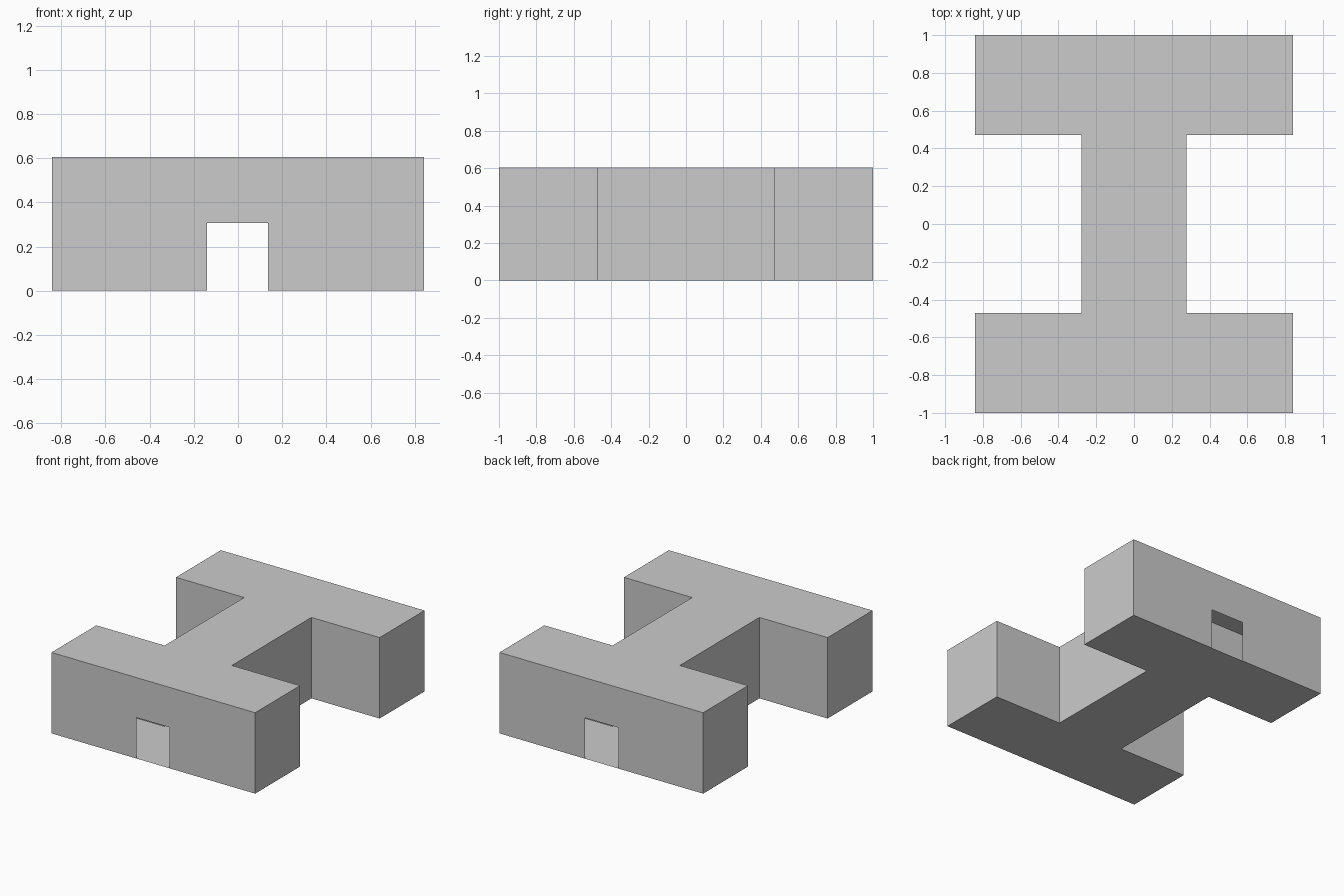
import bpy, bmesh

if "Cube" in bpy.data.objects:
    bpy.data.objects.remove(bpy.data.objects["Cube"])

H = 0.605                      # building height
BAR_X, STEM_X = 0.842, 0.278   # half widths of end wings and middle hall
END_Y, INNER_Y = 1.0, 0.47     # outer and inner wing walls
DOOR = (-0.14, 0.135, 0.306)   # door left, right, height

# H-shaped footprint, anticlockwise from the front left corner
right = [(BAR_X, -END_Y), (BAR_X, -INNER_Y), (STEM_X, -INNER_Y),
         (STEM_X, INNER_Y), (BAR_X, INNER_Y), (BAR_X, END_Y)]
outline = right + [(-x, -y) for x, y in right]

bm = bmesh.new()


def face(points):
    bm.faces.new([bm.verts.new(p) for p in points])


# floor and roof
face([(x, y, 0) for x, y in reversed(outline)])
face([(x, y, H) for x, y in outline])

# thin walls; the outer end walls have an open doorway
for (x0, y0), (x1, y1) in zip(outline, outline[1:] + outline[:1]):
    base = [(x0, y0, 0), (x1, y1, 0)]
    if y0 == y1 and abs(y0) == END_Y:
        d0, d1 = sorted(DOOR[:2], reverse=x0 > x1)
        base[1:1] = [(d0, y0, 0), (d0, y0, DOOR[2]),
                     (d1, y0, DOOR[2]), (d1, y0, 0)]
    face(base + [(x1, y1, H), (x0, y0, H)])

bmesh.ops.remove_doubles(bm, verts=bm.verts, dist=1e-4)
mesh = bpy.data.meshes.new("building_shell")
bm.to_mesh(mesh)
bm.free()
bpy.context.collection.objects.link(bpy.data.objects.new("building_shell", mesh))
